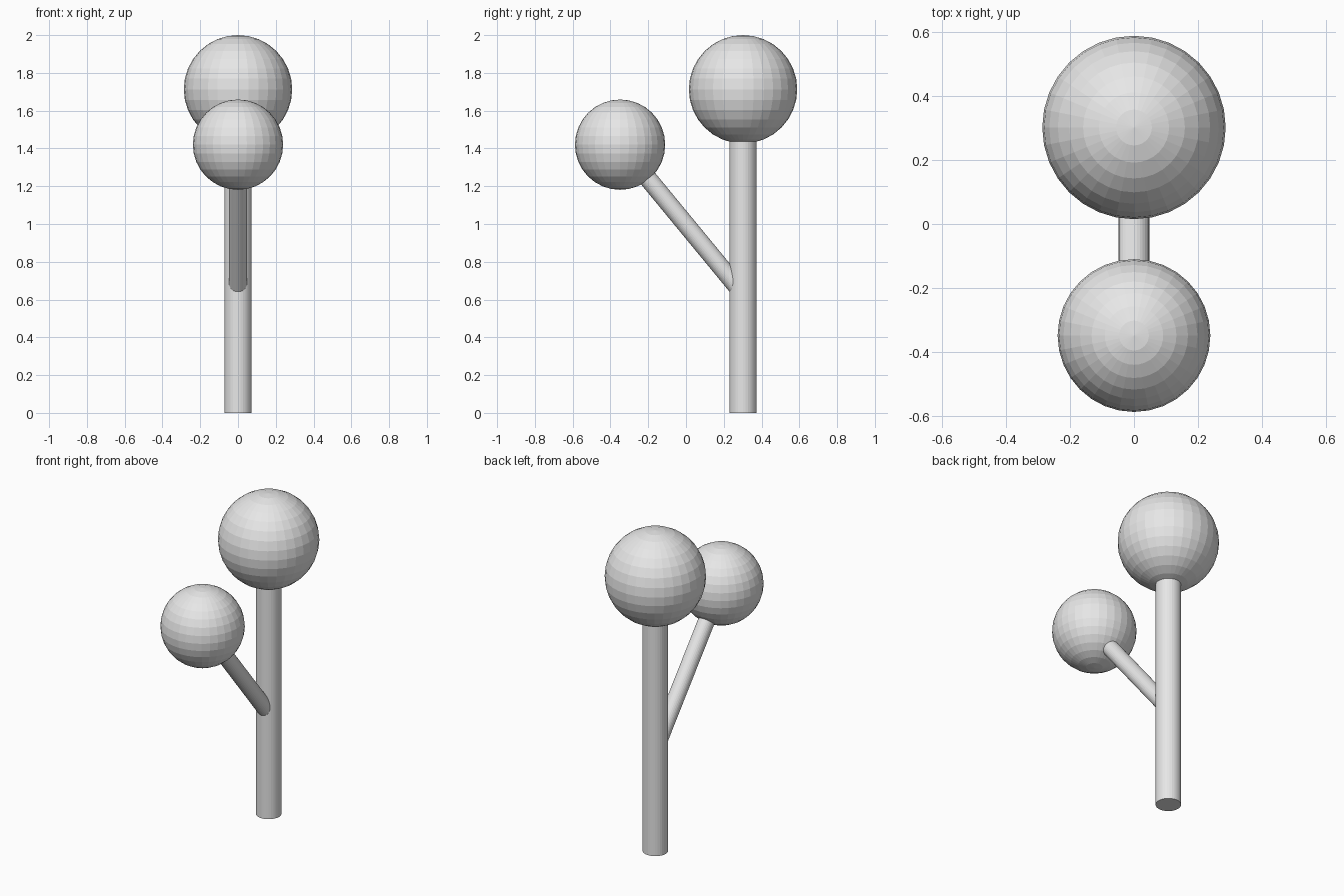
import bpy
from mathutils import Vector

if "Cube" in bpy.data.objects:
    bpy.data.objects.remove(bpy.data.objects["Cube"])

grey = bpy.data.materials.new("light_grey")
grey.diffuse_color = (0.8, 0.8, 0.8, 1)
grey.use_nodes = True
grey.node_tree.nodes["Principled BSDF"].inputs["Base Color"].default_value = grey.diffuse_color


def finish(name):
    obj = bpy.context.object
    obj.name = name
    obj.data.materials.append(grey)
    return obj


def ball(name, centre, radius):
    bpy.ops.mesh.primitive_uv_sphere_add(segments=32, ring_count=16, radius=radius, location=centre)
    return finish(name)


def rod(name, start, end, radius):
    a, b = Vector(start), Vector(end)
    bpy.ops.mesh.primitive_cylinder_add(vertices=32, radius=radius, depth=(b - a).length,
                                        location=(a + b) / 2)
    obj = finish(name)
    obj.rotation_euler = (b - a).to_track_quat('Z', 'Y').to_euler()
    return obj


big_centre = (0, 0.302, 1.713)
small_centre = (0, -0.349, 1.42)

# Upright trunk and its large crown
rod("trunk", (0, 0.302, 0), big_centre, 0.072)
ball("large_crown", big_centre, 0.287)

# Slanted branch and its small crown
rod("branch", (0, 0.302, 0.63), small_centre, 0.048)
ball("small_crown", small_centre, 0.239)
